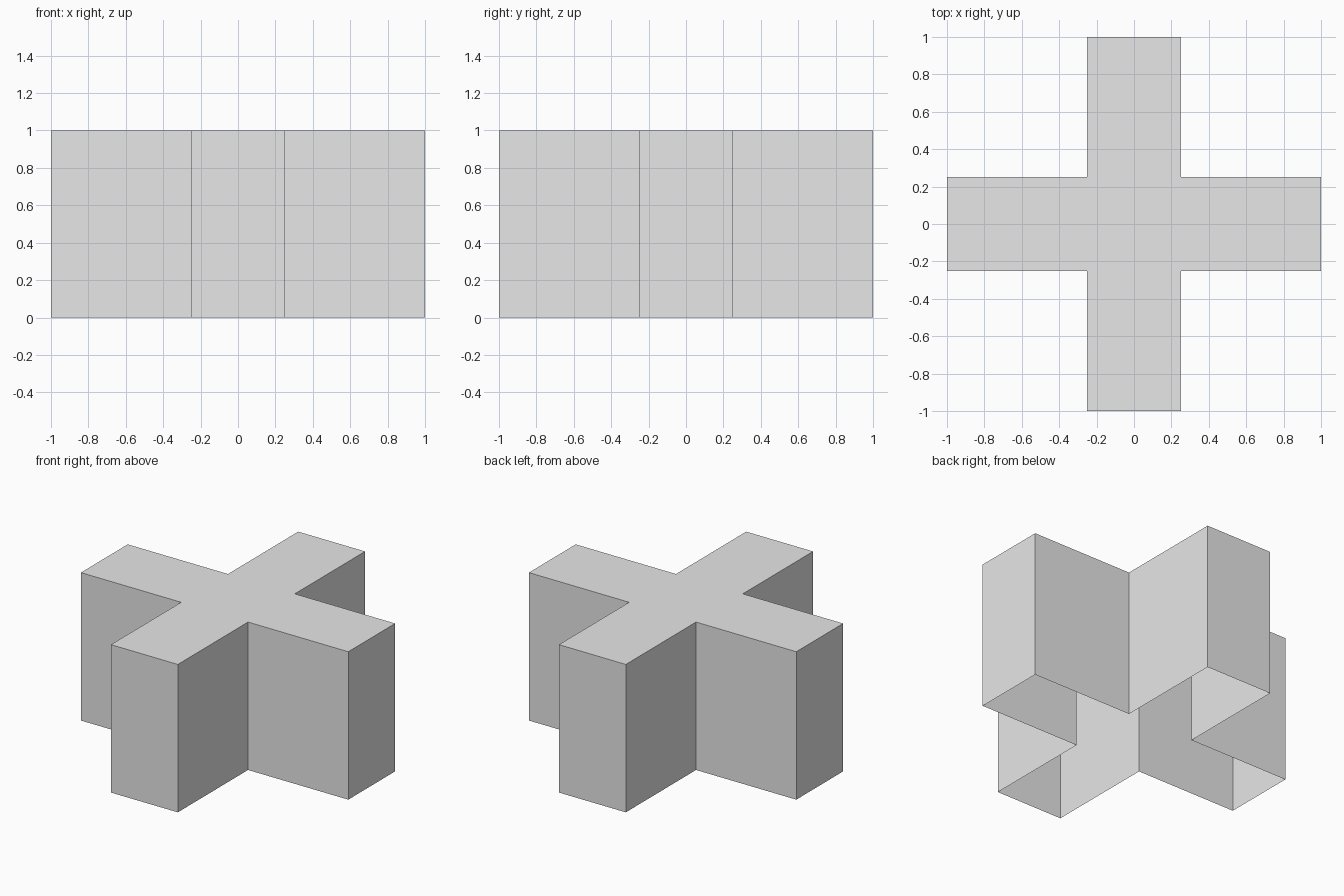
import bpy
import bmesh

cube = bpy.data.objects.get("Cube")
if cube:
    bpy.data.objects.remove(cube, do_unlink=True)

HALF_WIDTH = 0.25
REACH = 1.0
HEIGHT = 1.0

# Plain grey material
grey = bpy.data.materials.new("light_grey")
grey.use_nodes = True
colour = (0.8, 0.8, 0.8, 1)
grey.diffuse_color = colour
grey.node_tree.nodes["Principled BSDF"].inputs["Base Color"].default_value = colour

# Cross outline: three corners of one arm, turned a quarter at a time
outline = []
corners = [(REACH, -HALF_WIDTH), (REACH, HALF_WIDTH), (HALF_WIDTH, HALF_WIDTH)]
for quarter in range(4):
    outline += corners
    corners = [(-y, x) for x, y in corners]

# Hollow shell: closed top, thin side walls, open underside
bm = bmesh.new()
top = [bm.verts.new((x, y, HEIGHT)) for x, y in outline]
base = [bm.verts.new((x, y, 0)) for x, y in outline]
bm.faces.new(top)
for i in range(len(outline)):
    j = (i + 1) % len(outline)
    bm.faces.new((base[i], base[j], top[j], top[i]))

mesh = bpy.data.meshes.new("cross_block")
bm.to_mesh(mesh)
bm.free()
mesh.materials.append(grey)
block = bpy.data.objects.new("cross_block", mesh)
bpy.context.collection.objects.link(block)
